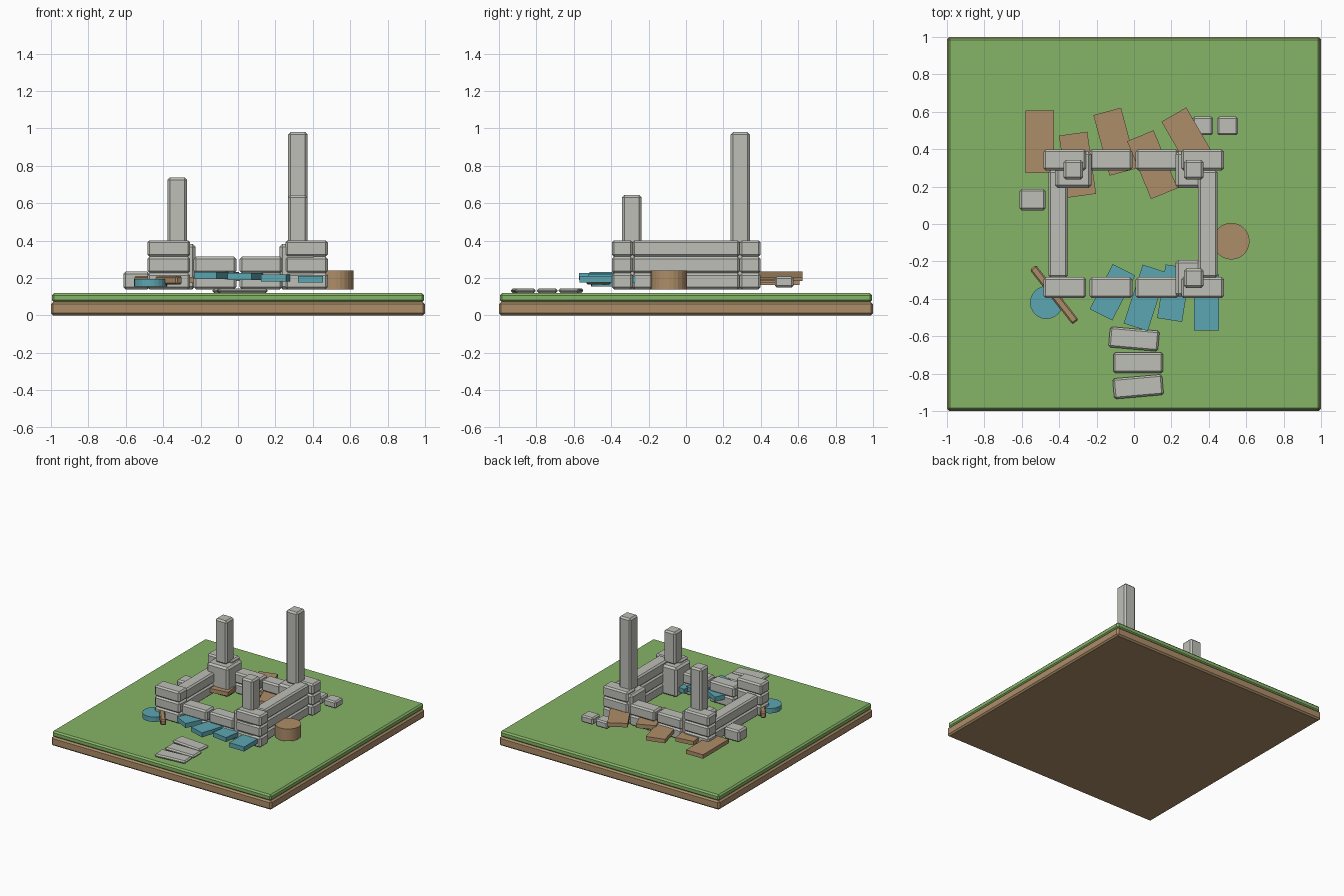
import bpy, math

if "Cube" in bpy.data.objects:
    bpy.data.objects.remove(bpy.data.objects["Cube"])


def material(name, rgb):
    m = bpy.data.materials.new(name)
    m.diffuse_color = (*rgb, 1)
    m.use_nodes = True
    m.node_tree.nodes["Principled BSDF"].inputs["Base Color"].default_value = m.diffuse_color
    return m


GRASS = material("grass green", (0.24, 0.46, 0.135))
BROWN = material("earth brown", (0.42, 0.27, 0.14))
STONE = material("stone grey", (0.52, 0.52, 0.48))
TEAL = material("cloth teal", (0.107, 0.38, 0.44))


def box(name, x, y, z0, z1, w, d, mat, rot=0, bevel=0.0):
    """Box centred on x, y, spanning z0..z1, turned about z, with a chamfer."""
    bpy.ops.mesh.primitive_cube_add(size=1, location=(x, y, (z0 + z1) / 2))
    o = bpy.context.object
    o.name = name
    o.scale = (w, d, z1 - z0)
    bpy.ops.object.transform_apply(location=False, rotation=False, scale=True)
    o.rotation_euler.z = math.radians(rot)
    o.data.materials.append(mat)
    if bevel:
        b = o.modifiers.new("chamfer", 'BEVEL')
        b.width = bevel
        b.segments = 1
    return o


def disc(name, x, y, z0, z1, r, mat):
    bpy.ops.mesh.primitive_cylinder_add(vertices=24, radius=r, depth=z1 - z0,
                                        location=(x, y, (z0 + z1) / 2))
    o = bpy.context.object
    o.name = name
    o.data.materials.append(mat)


# Ground slab
box("dirt_slab", 0, 0, 0, 0.073, 2, 2, BROWN, bevel=0.012)
box("grass_layer", 0, 0, 0.07, 0.12, 1.99, 1.99, GRASS, bevel=0.012)

# Stone wall courses: corners three high, middles two high
COURSES = [(0.14, 0.226), (0.226, 0.314), (0.314, 0.402)]
for side, y in (("front", -0.34), ("back", 0.343)):
    for i, x in enumerate((-0.37, -0.123, 0.123, 0.367)):
        for c, (z0, z1) in enumerate(COURSES[:3 if i in (0, 3) else 2]):
            box(f"{side}_wall_stone_{i}_{c}", x, y, z0, z1, 0.228, 0.112, STONE, bevel=0.012)
for side, x, n in (("left", -0.406, 2), ("right", 0.395, 3)):
    for c, (z0, z1) in enumerate(COURSES[:n]):
        box(f"{side}_wall_stone_{c}", x, 0, z0, z1, 0.104, 0.575, STONE, bevel=0.012)

# Broken pillars on square bases
for name, x, y, top in (("front_right", 0.32, -0.29, 0.645),
                        ("back_right", 0.32, 0.29, 0.98),
                        ("back_left", -0.325, 0.29, 0.738)):
    box(name + "_pillar_base", x, y, 0.14, 0.382, 0.195, 0.195, STONE, bevel=0.015)
    box(name + "_pillar", x, y, 0.38, top, 0.105, 0.105, STONE, bevel=0.013)

# Stepping stones
for i, (x, y, r) in enumerate(((0, -0.615, -5), (0.022, -0.742, 0), (0.022, -0.87, 5))):
    box(f"stepping_stone_{i}", x, y, 0.12, 0.145, 0.265, 0.11, STONE, r, 0.01)

# Loose rubble
box("rubble_left", -0.543, 0.13, 0.14, 0.235, 0.14, 0.115, STONE, bevel=0.012)
for i, x in enumerate((0.368, 0.5)):
    box(f"rubble_back_{i}", x, 0.525, 0.15, 0.208, 0.11, 0.1, STONE, bevel=0.01)

# Fallen teal tiles
for i, (x, y, r, l, z) in enumerate(((-0.115, -0.365, -27, 0.27, 0.195),
                                     (0.06, -0.395, -18, 0.33, 0.19),
                                     (0.213, -0.37, -9, 0.29, 0.182),
                                     (0.387, -0.42, 0, 0.30, 0.175))):
    box(f"teal_tile_{i}", x, y, z, z + 0.037, 0.135, l, TEAL, r)

# Fallen brown boards
for i, (x, y, r) in enumerate(((-0.503, 0.44, 0), (-0.302, 0.317, 8), (-0.10, 0.44, 15),
                               (0.098, 0.317, 22.5), (0.297, 0.44, 30))):
    z = 0.163 + 0.01 * i
    box(f"brown_board_{i}", x, y, z, z + 0.033, 0.153, 0.335, BROWN, r)

# Round shield with a pole, and a stump
disc("teal_disc", -0.468, -0.42, 0.155, 0.195, 0.088, TEAL)
box("pole", -0.427, -0.378, 0.165, 0.212, 0.042, 0.37, BROWN, 38, 0.008)
disc("stump", 0.52, -0.092, 0.14, 0.24, 0.098, BROWN)
